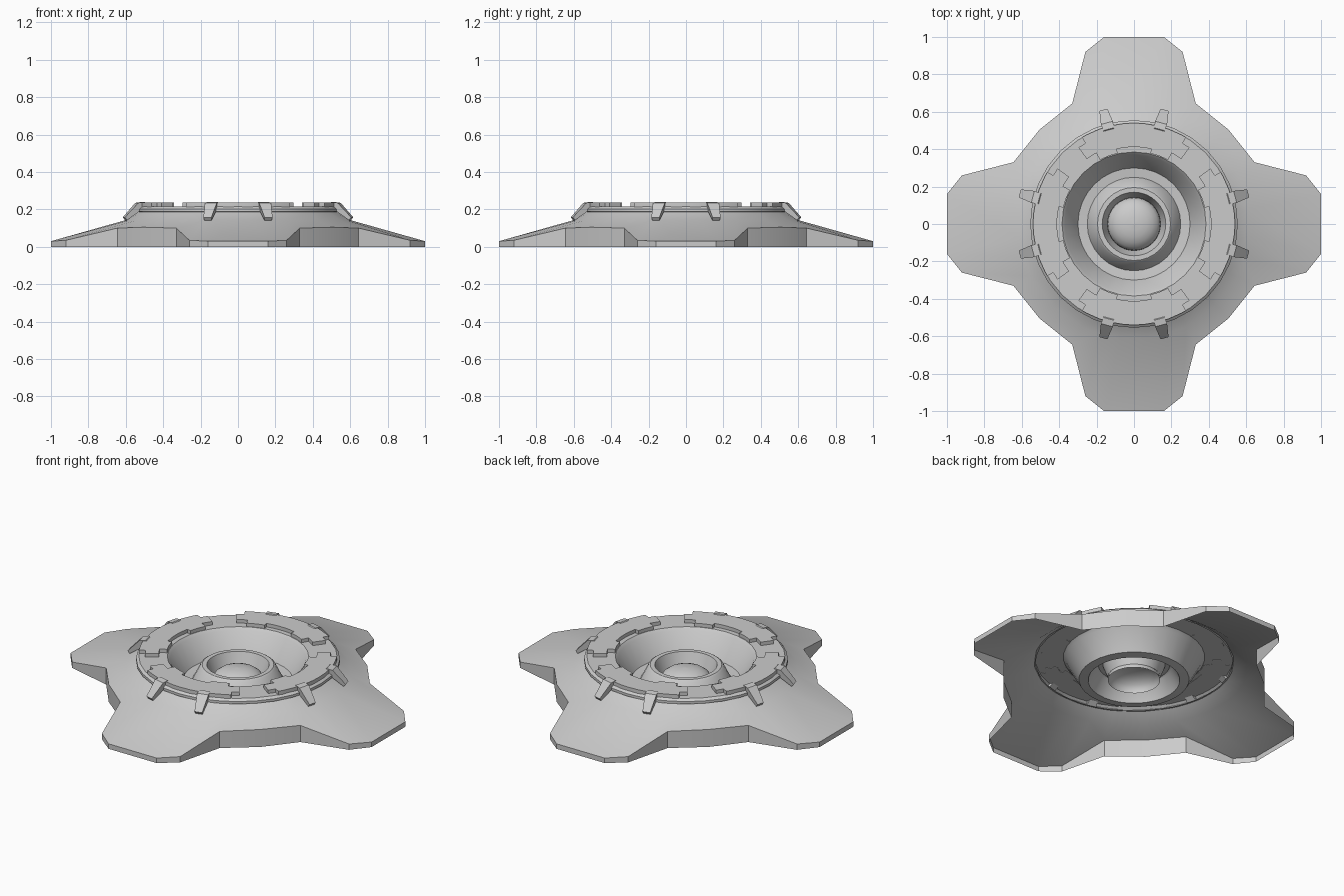
import bpy, bmesh
from math import sin, cos, radians, atan2, pi

if "Cube" in bpy.data.objects:
    bpy.data.objects.remove(bpy.data.objects["Cube"])


def finish(name, verts, faces, smooth=30):
    me = bpy.data.meshes.new(name)
    me.from_pydata(verts, [], faces)
    bm = bmesh.new()
    bm.from_mesh(me)
    bmesh.ops.remove_doubles(bm, verts=bm.verts, dist=1e-5)
    bmesh.ops.recalc_face_normals(bm, faces=bm.faces)
    # open shells: make sure the upper side faces up
    if sum(f.normal.z * f.calc_area() for f in bm.faces) < -1e-4:
        bmesh.ops.reverse_faces(bm, faces=bm.faces)
    bm.to_mesh(me)
    bm.free()
    ob = bpy.data.objects.new(name, me)
    bpy.context.collection.objects.link(ob)
    bpy.context.view_layer.objects.active = ob
    ob.select_set(True)
    bpy.ops.object.shade_smooth_by_angle(angle=radians(smooth))
    ob.select_set(False)
    return ob


def polar(r, deg, z):
    return (r * cos(radians(deg)), r * sin(radians(deg)), z)


def loft(name, rings):
    """Skin a stack of closed rings with equal point counts."""
    n = len(rings[0])
    verts = [v for r in rings for v in r]
    faces = [(k * n + i, k * n + (i + 1) % n, (k + 1) * n + (i + 1) % n, (k + 1) * n + i)
             for k in range(len(rings) - 1) for i in range(n)]
    return finish(name, verts, faces)


def lathe(name, profile, n=32):
    return loft(name, [[polar(r, 360 * i / n, z) for i in range(n)] for r, z in profile])


# Four-armed base shell, open below: (along arm, across arm, top height, hub angle)
arm = [(.645, -.33, .10, -27), (.92, -.26, .035, -17), (1, -.16, .03, -7),
       (1, .16, .03, 7), (.92, .26, .035, 17), (.645, .33, .10, 27), (.505, .505, .105, 45)]
foot, edge, hub_low, hub_top = [], [], [], []
for q in range(4):
    c, s = round(cos(q * pi / 2)), round(sin(q * pi / 2))
    for a, b, z, ang in arm:
        x, y = a * c - b * s, a * s + b * c
        foot.append((x, y, 0))
        edge.append((x, y, z))
        hub_low.append(polar(.615, ang + 90 * q, .14))
        hub_top.append(polar(.54, ang + 90 * q, .19))
loft("base_shell", [foot, edge, hub_low, hub_top])

# Rim ring, crater and raised inner collar
lathe("rim_and_crater", [(.535, .185), (.555, .188), (.555, .203), (.54, .215), (.385, .215),
                         (.37, .20), (.30, .075), (.25, .07), (.205, .16), (.195, .167),
                         (.17, .167), (.142, .09)])

# Central dome
lathe("centre_dome", [(.142, .07), (.14, .09), (.125, .112), (.10, .13), (.07, .142),
                      (.035, .148), (.0001, .15)])


# Four stepped cover plates on the rim
def plate(name, turn):
    bands = [(.388, .412, 13, 28), (.412, .43, 0, 28), (.43, .505, 0, 36), (.505, .54, 0, 31)]
    stops = [-36, -31, -28, -20, -13, -6, 0, 6, 13, 20, 28, 31, 36]
    bm = bmesh.new()
    radii = [.388, .412, .43, .505, .54]
    grid = {(k, j): bm.verts.new(polar(r, turn + a, .213))
            for k, r in enumerate(radii) for j, a in enumerate(stops)}
    for k, (_, _, lo, hi) in enumerate(bands):
        for j in range(len(stops) - 1):
            if lo <= abs(stops[j] + stops[j + 1]) / 2 <= hi:
                bm.faces.new([grid[k, j], grid[k + 1, j], grid[k + 1, j + 1], grid[k, j + 1]])
    ext = bmesh.ops.extrude_face_region(bm, geom=bm.faces[:], use_keep_orig=True)
    for v in ext["geom"]:
        if isinstance(v, bmesh.types.BMVert):
            v.co.z = .236
    bmesh.ops.delete(bm, geom=[v for v in bm.verts if not v.link_faces], context='VERTS')
    bm.verts.index_update()
    verts = [v.co[:] for v in bm.verts]
    faces = [[v.index for v in f.verts] for f in bm.faces]
    bm.free()
    finish(name, verts, faces)


# Eight tapered clips hooked over the rim: (radius, height, half width)
def clip(name, turn):
    side = [(.505, .222, .022), (.525, .24, .03), (.56, .235, .033), (.632, .158, .022),
            (.62, .142, .02), (.545, .195, .028)]
    c, s = cos(radians(turn)), sin(radians(turn))
    verts = [(r * c - w * k * s, r * s + w * k * c, z) for k in (-1, 1) for r, z, w in side]
    n = len(side)
    faces = [list(range(n)), list(range(n, 2 * n))]
    faces += [(i, (i + 1) % n, n + (i + 1) % n, n + i) for i in range(n)]
    finish(name, verts, faces)


for q in range(4):
    plate(f"cover_plate_{q + 1}", 90 * q)
    for side, ang in (("a", -15), ("b", 15)):
        clip(f"rim_clip_{q + 1}{side}", 90 * q + ang)
